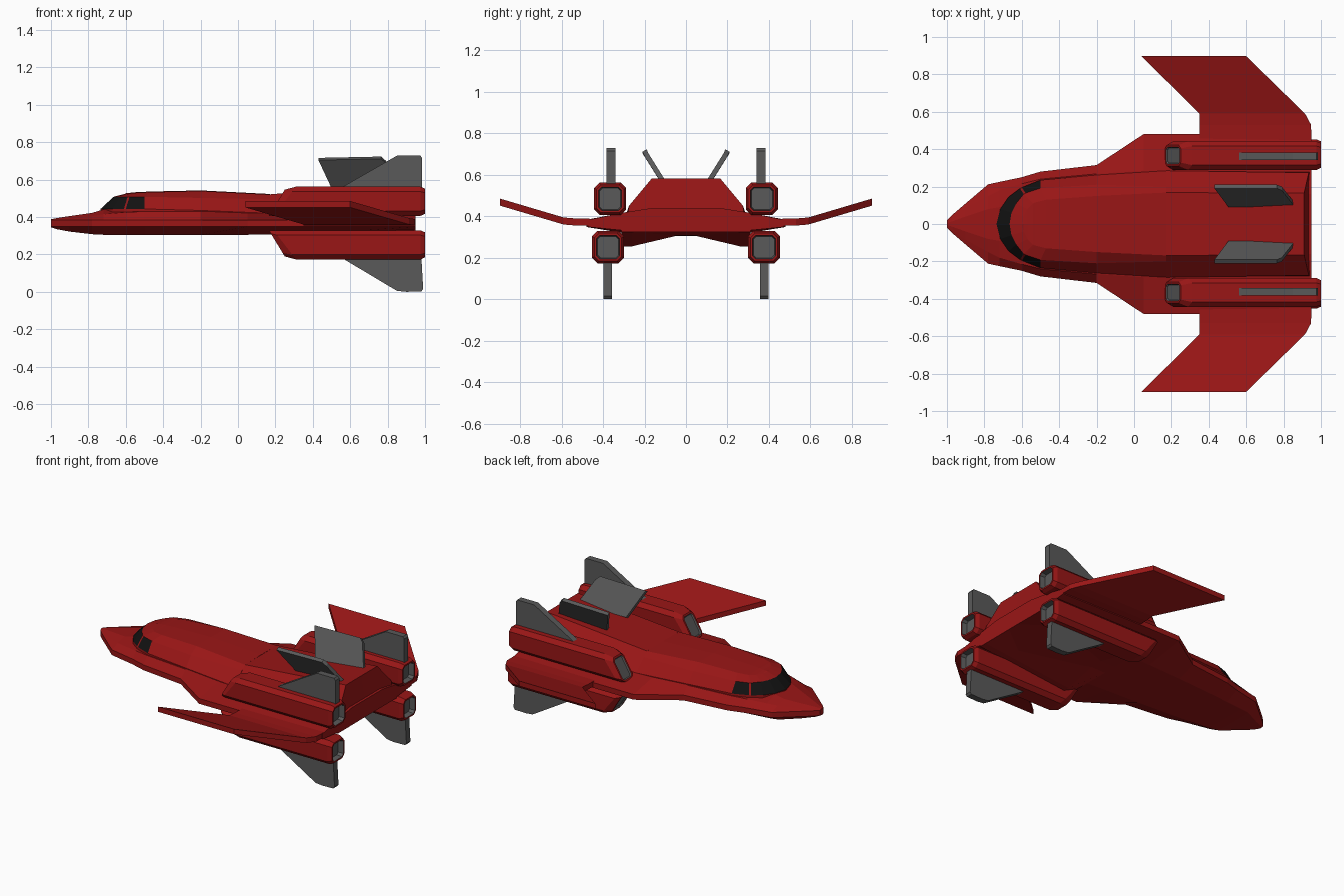
import bpy, bmesh
from mathutils import Vector

if "Cube" in bpy.data.objects:
    bpy.data.objects.remove(bpy.data.objects["Cube"])

def mat(name, rgb):
    m = bpy.data.materials.new(name)
    m.diffuse_color = (*rgb, 1)
    m.use_nodes = True
    m.node_tree.nodes["Principled BSDF"].inputs["Base Color"].default_value = m.diffuse_color
    return m

RED = mat("red_paint", (0.32, 0.008, 0.008))
GREY = mat("dark_grey", (0.1, 0.1, 0.1))
BLACK = mat("black_glass", (0.006, 0.006, 0.006))

def loft(name, sections, mats=(RED,), caps=(True, True), closed=True, paint=None, recess=None):
    """Skin a row of equal-length sections, cap the ends, mirror over y = 0."""
    bm = bmesh.new()
    rows = [[bm.verts.new(p) for p in s] for s in sections]
    n = len(rows[0])
    for k in range(len(rows) - 1):
        for j in range(n if closed else n - 1):
            i = (j + 1) % n
            f = bm.faces.new((rows[k][j], rows[k][i], rows[k + 1][i], rows[k + 1][j]))
            if paint and paint(k, j):
                f.material_index = 1
    ends = [bm.faces.new(r) for r, c in zip((rows[0], rows[-1]), caps) if c]
    bmesh.ops.recalc_face_normals(bm, faces=bm.faces[:])
    if recess:
        # sunken grey openings in the end caps
        for f, (t, d) in zip(ends, recess):
            bmesh.ops.inset_individual(bm, faces=[f], thickness=t, depth=0)
            f.material_index = 1
            bmesh.ops.inset_individual(bm, faces=[f], thickness=0.006, depth=d)
    geo = bm.verts[:] + bm.edges[:] + bm.faces[:]
    dup = bmesh.ops.duplicate(bm, geom=geo)["geom"]
    for v in dup:
        if isinstance(v, bmesh.types.BMVert):
            v.co.y *= -1
    bmesh.ops.reverse_faces(bm, faces=[f for f in dup if isinstance(f, bmesh.types.BMFace)])
    bmesh.ops.remove_doubles(bm, verts=bm.verts[:], dist=0.0005)
    me = bpy.data.meshes.new(name)
    bm.to_mesh(me)
    bm.free()
    for m in mats:
        me.materials.append(m)
    ob = bpy.data.objects.new(name, me)
    bpy.context.collection.objects.link(ob)
    return ob

def plate(name, pts, offset, m):
    o = Vector(offset) / 2
    return loft(name, [[Vector(p) - o for p in pts], [Vector(p) + o for p in pts]], (m,))

# Lower hull with side chines: x, edge width, bottom z, bottom y, shoulder y, shoulder z, top y, top z
stations = [
    (-1.0, .02, .345, .01, .015, .385, .005, .388),
    (-.97, .05, .335, .03, .04, .388, .015, .394),
    (-.9, .11, .322, .07, .085, .39, .04, .405),
    (-.78, .212, .308, .14, .15, .405, .08, .422),
    (-.72, .225, .305, .15, .18, .415, .09, .44),
    (-.6, .25, .305, .16, .215, .425, .10, .44),
    (-.5, .28, .305, .17, .24, .43, .12, .44),
    (-.2, .315, .305, .19, .268, .43, .15, .44),
    (.05, .48, .305, .2, .285, .42, .17, .44),
    (.34, .48, .306, .22, .288, .42, .17, .44),
    (.95, .47, .325, .24, .288, .42, .16, .44)]
loft("lower_hull", [
    [(x, 0, zb), (x, yb, zb), (x, w, .348), (x, w, .383), (x, ys, zs), (x, yt, zt), (x, 0, zt)]
    for x, w, zb, yb, ys, zs, yt, zt in stations], closed=False)

# Upper deck with cockpit glass: sill, roof edge and crown contours
sill = [(-.735, 0, .443), (-.715, .08, .443), (-.67, .145, .443), (-.61, .19, .443),
        (-.60, .195, .443), (-.50, .235, .443), (-.2, .262, .435), (.17, .285, .42)]
edge = [(-.665, 0, .508), (-.655, .06, .508), (-.63, .11, .508), (-.59, .16, .508),
        (-.58, .165, .508), (-.5, .192, .508), (-.2, .21, .502), (.17, .2, .494)]
crown = [(-.60, 0, .525), (-.59, .04, .525), (-.57, .08, .527), (-.54, .11, .53),
         (-.53, .115, .53), (-.47, .13, .533), (-.2, .15, .539), (.17, .168, .52)]
loft("upper_deck", [
    [(a[0], 0, .39), (a[0], a[1], .39), a, b, c, (c[0], 0, c[2] + .003)]
    for a, b, c in zip(sill, edge, crown)], (RED, BLACK), caps=(False, True), closed=False,
    paint=lambda k, j: j == 2 and k in (0, 1, 2, 4))

# Rear engine housing with slanted tail
loft("rear_housing", [
    [(.17, 0, .33), (.17, .285, .33), (.17, .285, .42), (.17, .168, .521), (.17, 0, .521)],
    [(.95, 0, .33), (.95, .29, .33), (.935, .275, .45), (.91, .165, .582), (.91, 0, .582)]],
    closed=False)

# Belly fairings beside the lower engines
loft("belly_fairing", [
    [(x, .04, .307 + r), (x, .26, zb), (x, .31, zb), (x, .31, .335), (x, .04, .335)]
    for x, zb, r in ((.19, .308, 0), (.3, .255, 0), (.95, .324, .018))])

# Four engine pods with intakes and nozzles
def octagon(xlo, xhi, cy, cz, hw, hz, c, s):
    p = [(-hw + c, -hz), (hw - c, -hz), (hw, -hz + c), (hw, hz - c),
         (hw - c, hz), (-hw + c, hz), (-hw, hz - c), (-hw, -hz + c)]
    return [(xlo + (xhi - xlo) * (z + hz) / (2 * hz), cy + y, cz + s * z) for y, z in p]

for name, cy, cz, s in (("upper", .366, .484, 1), ("lower", .376, .251, -1)):
    loft(name + "_engine_pod", [
        octagon(.165, .25, cy, cz - s * .008, .056, .07, .018, s),
        octagon(.19, .31, cy, cz, .077, .078, .026, s),
        octagon(.975, .975, cy, cz, .077, .078, .026, s),
        octagon(1, 1, cy, cz, .066, .067, .022, s)],
        (RED, GREY), recess=((.012, -.008), (.011, -.035)))

# Swept wings with raised outer panels
loft("wing", [
    [(xf, y, z - .017), (xf, y, z + .017), (xr, y, z + .017), (xr, y, z - .017)]
    for y, xf, xr, z in ((.42, .35, .95, .37), (.53, .35, .947, .372),
                         (.59, .35, .915, .377), (.897, .04, .6, .468))])

# Vertical fins above and below the pods
plate("upper_fin", [(.54, .362, .55), (.85, .362, .728), (.975, .362, .728),
                    (.985, .362, .715), (.985, .362, .55)], (0, .042, 0), GREY)
plate("lower_fin", [(.54, .378, .19), (.85, .378, .005), (.9, .378, 0), (.98, .378, .002),
                    (.99, .378, .015), (.98, .378, .19)], (0, .042, 0), GREY)

# Canted fins on the rear housing
plate("canted_fin", [(.505, .1, .55), (.43, .2, .71), (.765, .2, .717),
                     (.79, .19, .695), (.85, .115, .575), (.845, .1, .55)],
      (0, .02, -.012), GREY)
